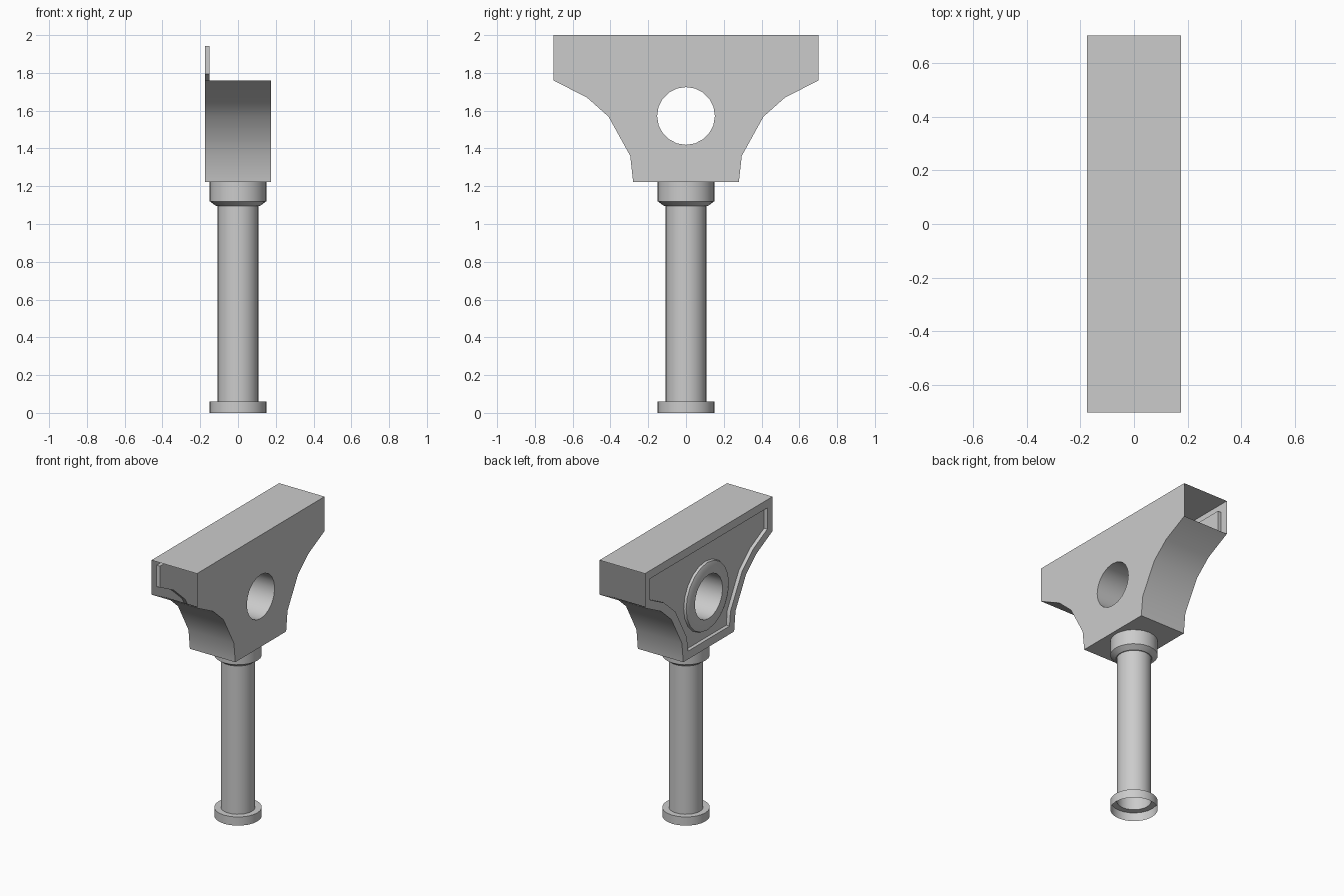
import bpy, bmesh, math
from mathutils import Matrix

if "Cube" in bpy.data.objects:
    bpy.data.objects.remove(bpy.data.objects["Cube"])

HOLE_Z, HOLE_R = 1.572, 0.153
HALF_X = 0.175
RECESS = 0.025


def finish(name, bm, smooth=True):
    mesh = bpy.data.meshes.new(name)
    bm.to_mesh(mesh)
    bm.free()
    obj = bpy.data.objects.new(name, mesh)
    bpy.context.collection.objects.link(obj)
    if smooth:
        smooth_by_angle(obj)
    return obj


def activate(obj):
    bpy.ops.object.select_all(action='DESELECT')
    obj.select_set(True)
    bpy.context.view_layer.objects.active = obj


def smooth_by_angle(obj):
    activate(obj)
    bpy.ops.object.shade_smooth_by_angle(angle=math.radians(30))


def lathe(name, profile, sides, matrix=Matrix()):
    """Turn an open (radius, height) profile around z, without caps."""
    bm = bmesh.new()
    rings = []
    for r, z in profile:
        angles = [2 * math.pi * i / sides for i in range(sides)]
        rings.append([bm.verts.new((r * math.cos(a), r * math.sin(a), z)) for a in angles])
    for low, high in zip(rings, rings[1:]):
        for i in range(sides):
            k = (i + 1) % sides
            bm.faces.new((low[i], low[k], high[k], high[i]))
    bm.transform(matrix)
    return finish(name, bm)


# Hollow column with foot flange and tapered collar
lathe("column", [(0.15, 0), (0.15, 0.06), (0.109, 0.06), (0.109, 1.095),
                 (0.115, 1.095), (0.15, 1.12), (0.15, 1.222)], 24)

# Head: flared half profile mirrored in y and extruded along x
half = [(0.28, 1.222), (0.295, 1.36), (0.41, 1.568), (0.525, 1.67), (0.702, 1.76), (0.702, 2.0)]
outline = half + [(-y, z) for y, z in reversed(half)]
bm = bmesh.new()
front = bm.faces.new([bm.verts.new((-HALF_X, y, z)) for y, z in outline])
new = bmesh.ops.extrude_face_region(bm, geom=[front], use_keep_orig=True)["geom"]
bmesh.ops.translate(bm, vec=(2 * HALF_X, 0, 0),
                    verts=[g for g in new if isinstance(g, bmesh.types.BMVert)])
bmesh.ops.recalc_face_normals(bm, faces=bm.faces)

# Recessed panel on the -x side
panel = min(bm.faces, key=lambda f: f.calc_center_median().x)
bmesh.ops.inset_region(bm, faces=[panel], thickness=0.057, use_even_offset=True)
bmesh.ops.inset_region(bm, faces=[panel], thickness=0.0, depth=-RECESS)
head = finish("head", bm, smooth=False)

# Round hole through the head
to_hole = Matrix.Translation((0, 0, HOLE_Z)) @ Matrix.Rotation(-math.pi / 2, 4, 'Y')
bm = bmesh.new()
bmesh.ops.create_cone(bm, cap_ends=True, segments=20, radius1=HOLE_R, radius2=HOLE_R,
                      depth=1.0, matrix=to_hole)
cutter = finish("hole_cutter", bm, smooth=False)
cutter.hide_render = True
activate(head)
mod = head.modifiers.new("hole", 'BOOLEAN')
mod.operation = 'DIFFERENCE'
mod.solver = 'EXACT'
mod.object = cutter
bpy.ops.object.modifier_apply(modifier=mod.name)
bpy.data.objects.remove(cutter)

# The two ends of the head are open
bm = bmesh.new()
bm.from_mesh(head.data)
ends = [f for f in bm.faces if abs(f.normal.y) > 0.99 and abs(f.calc_center_median().y) > 0.69]
bmesh.ops.delete(bm, geom=ends, context='FACES')
bm.to_mesh(head.data)
bm.free()
smooth_by_angle(head)

# Raised ring around the hole on the recessed panel
lathe("hole_ring", [(0.24, HALF_X - RECESS), (0.235, 0.166), (0.212, HALF_X),
                    (HOLE_R, HALF_X), (HOLE_R, HALF_X - RECESS)], 20, to_hole)
